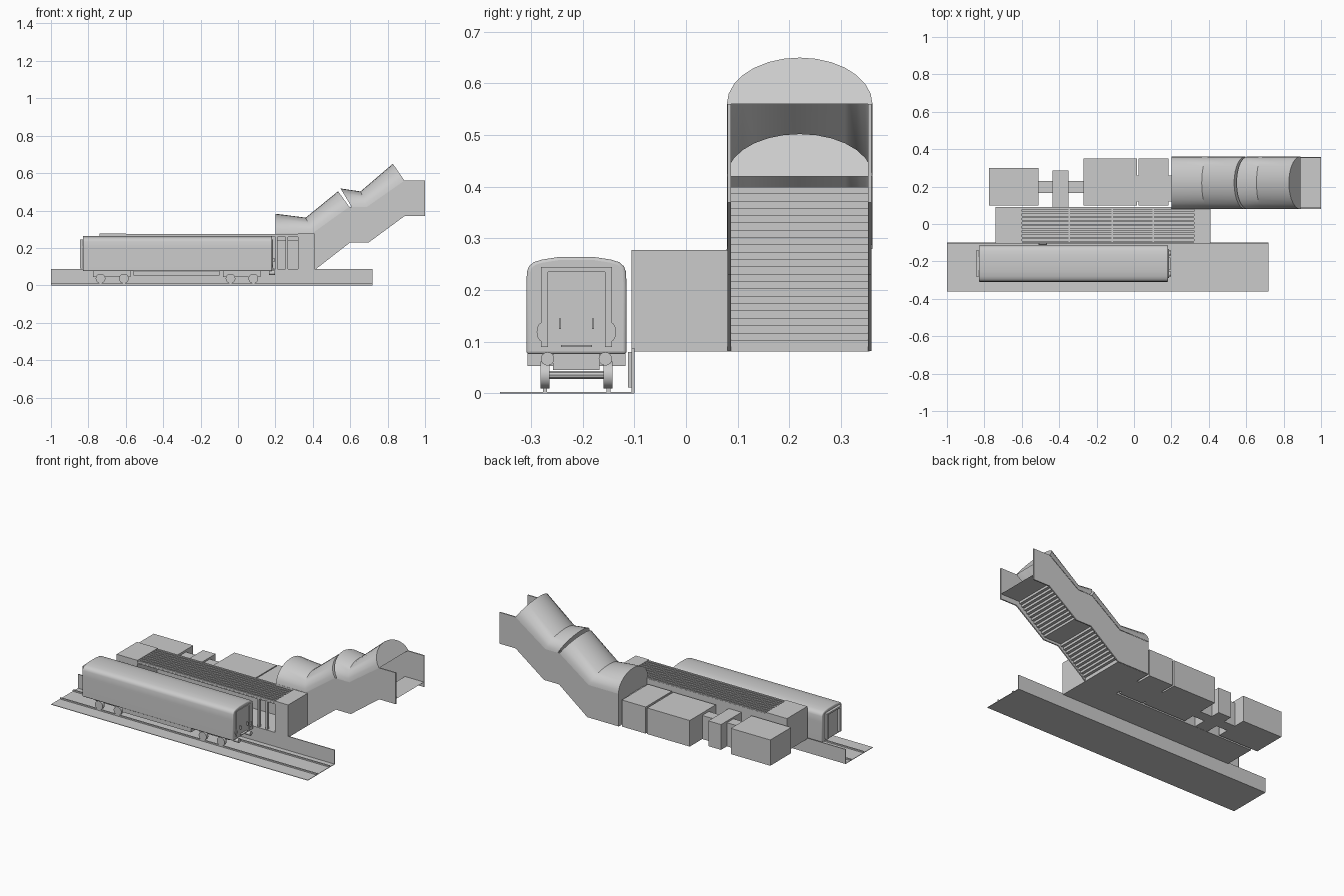
import bpy, bmesh
from math import sin, cos, pi
from mathutils import Vector

if "Cube" in bpy.data.objects:
    bpy.data.objects.remove(bpy.data.objects["Cube"])


def make(name, verts, faces, smooth=False):
    me = bpy.data.meshes.new(name)
    me.from_pydata(verts, [], faces)
    bm = bmesh.new()
    bm.from_mesh(me)
    bmesh.ops.recalc_face_normals(bm, faces=bm.faces)
    bm.to_mesh(me)
    bm.free()
    ob = bpy.data.objects.new(name, me)
    bpy.context.collection.objects.link(ob)
    if smooth:
        bpy.ops.object.select_all(action='DESELECT')
        ob.select_set(True)
        bpy.context.view_layer.objects.active = ob
        bpy.ops.object.shade_smooth_by_angle(angle=0.6)
    return ob


def prism(name, pts, a, b, axis='y', smooth=False, closed=True):
    """Extrude a profile (xz along y, or yz along x); open profiles give a sheet."""
    put = (lambda p, t: (p[0], t, p[1])) if axis == 'y' else (lambda p, t: (t, p[0], p[1]))
    n = len(pts)
    verts = [put(p, a) for p in pts] + [put(p, b) for p in pts]
    faces = [(i, (i + 1) % n, (i + 1) % n + n, i + n) for i in range(n if closed else n - 1)]
    if closed:
        faces += [tuple(range(n)), tuple(range(n, 2 * n))]
    return make(name, verts, faces, smooth)


def box(name, x0, x1, y0, y1, z0, z1):
    return prism(name, [(x0, z0), (x1, z0), (x1, z1), (x0, z1)], y0, y1)


def disc(name, c0, c1, rx, rz, t0, t1, axis, n=16):
    pts = [(c0 + rx * cos(2 * pi * i / n), c1 + rz * sin(2 * pi * i / n)) for i in range(n)]
    return prism(name, pts, t0, t1, axis, True)


def vault(name, stations, yc=0.22, r=0.141, n=14):
    """Capped half-round roof through stations (base x, base z, crown x, crown z)."""
    verts, faces = [], []
    for bx, bz, cx, cz in stations:
        b, up = Vector((bx, yc, bz)), Vector((cx - bx, 0, cz - bz))
        for i in range(n + 1):
            a = pi * i / n
            verts.append(b + Vector((0, r * cos(a), 0)) + up * sin(a))
    m = n + 1
    for s in range(len(stations) - 1):
        faces += [(s * m + i, s * m + i + 1, s * m + i + 1 + m, s * m + i + m) for i in range(n)]
    faces += [tuple(range(m)), tuple(range(len(verts) - m, len(verts)))]
    return make(name, verts, faces, True)


# Track bed, rails and platform edge wall
box("track_bed", -1, 0.72, -0.36, -0.10, 0, 0.003)
for y in (-0.273, -0.15):
    box("rail", -1, 0.72, y - 0.004, y + 0.004, 0.003, 0.011)
box("platform_edge_wall", -1, 0.72, -0.105, -0.10, 0, 0.088)

# Service ladder on the edge wall
for x in (-0.508, -0.468):
    box("ladder_rail", x - 0.003, x + 0.003, -0.112, -0.105, 0.012, 0.08)
for z in (0.025, 0.045, 0.065):
    box("ladder_rung", -0.508, -0.468, -0.111, -0.107, z, z + 0.004)

# Train body with rounded roof shoulders
yc, hw = -0.212, 0.097
half = [(hw, 0.076), (hw, 0.20), (hw - 0.001, 0.235), (hw - 0.005, 0.246),
        (hw - 0.014, 0.254), (hw - 0.03, 0.259), (0.035, 0.264)]
body = prism("train_body", [(yc + y, z) for y, z in half] + [(yc - y, z) for y, z in half[::-1]],
             -0.83, 0.183, 'x')
bev = body.modifiers.new("round_ends", 'BEVEL')
bev.width, bev.segments, bev.limit_method, bev.angle_limit = 0.006, 3, 'ANGLE', 1.0
body.select_set(True)
bpy.context.view_layer.objects.active = body
bpy.ops.object.shade_smooth_by_angle(angle=0.6)
box("train_underframe", -0.56, -0.10, yc - 0.095, yc + 0.095, 0.053, 0.08)
for x in (-0.675, 0.02):
    box("bogie_frame", x - 0.1, x + 0.1, yc - 0.045, yc + 0.045, 0.045, 0.076)
for x in (-0.735, -0.61, -0.04, 0.082):
    disc("axle", x, 0.036, 0.008, 0.008, yc - 0.06, yc + 0.06, 'y', 10)
    for s in (-1, 1):
        y = yc + s * 0.061
        disc("wheel", x, 0.036, 0.026, 0.026, y - 0.009, y + 0.009, 'y', 20)

# Train front details: lamps, handles, coupler lip, buffers
for s in (-1, 1):
    disc("head_lamp", yc + s * 0.067, 0.119, 0.01, 0.018, 0.18, 0.188, 'x')
    box("grab_handle", 0.18, 0.194, yc + s * 0.032 - 0.002, yc + s * 0.032 + 0.002, 0.125, 0.145)
    disc("buffer", yc + s * 0.056, 0.067, 0.013, 0.013, 0.165, 0.197, 'x')
box("coupler_lip", 0.18, 0.196, yc - 0.03, yc + 0.03, 0.09, 0.094)

# End doorway frames on both train ends
for x0, x1 in ((-0.846, -0.828), (0.18, 0.187)):
    for s in (-1, 1):
        y = yc + s * 0.062
        box("gangway_post", x0, x1, y - 0.007, y + 0.007, 0.09, 0.245)
    box("gangway_lintel", x0, x1, yc - 0.069, yc + 0.069, 0.235, 0.245)

# Platform hall: floor, back wall, closed end blocks, slatted ceiling
box("hall_floor", -0.74, 0.41, -0.105, 0.09, 0.081, 0.088)
box("hall_back_wall", -0.74, 0.2, 0.084, 0.09, 0.088, 0.27)
box("hall_left_block", -0.74, -0.60, -0.105, 0.09, 0.088, 0.278)
box("hall_right_block", 0.32, 0.41, -0.105, 0.083, 0.088, 0.278)
box("hall_ceiling", -0.60, 0.32, -0.103, 0.09, 0.258, 0.264)
for i in range(9):
    y = -0.102 + i * 0.0225
    box("ceiling_beam", -0.60, 0.32, y, y + 0.011, 0.264, 0.275)
for x in (-0.35, -0.12, 0.10):
    box("cross_beam", x, x + 0.008, -0.10, 0.088, 0.264, 0.271)
for x in (0.2, 0.255):
    box("hall_column", x, x + 0.012, -0.10, -0.085, 0.088, 0.26)

# Service rooms and corridor behind the hall
rooms = [("left_room", -0.775, -0.51, 0.10, 0.30, 0.238),
         ("corridor_left", -0.51, -0.435, 0.167, 0.23, 0.225),
         ("middle_closet", -0.435, -0.35, 0.09, 0.286, 0.235),
         ("corridor_right", -0.35, -0.27, 0.167, 0.23, 0.225),
         ("large_room", -0.27, 0.015, 0.10, 0.35, 0.24),
         ("side_room", 0.025, 0.185, 0.10, 0.35, 0.243),
         ("side_room_link", 0.015, 0.2, 0.12, 0.26, 0.235)]
for name, x0, x1, y0, y1, top in rooms:
    box(name, x0, x1, y0, y1, 0.082, top)

# Stair lobby and sloping side walls
wall = [(0.2, 0.28), (0.40, 0.28), (0.595, 0.42), (0.69, 0.42), (0.89, 0.56), (1, 0.56),
        (1, 0.37), (0.89, 0.37), (0.70, 0.23), (0.60, 0.23), (0.41, 0.082), (0.2, 0.082)]
prism("stair_wall_back", wall, 0.352, 0.359)
upper = [p for p in wall[:-1] if p[0] > 0.35] + [(0.40, 0.082)]
prism("stair_wall_front", upper, 0.08, 0.087)
box("lobby_end_wall", 0.2, 0.206, 0.08, 0.355, 0.082, 0.28)
box("lobby_floor", 0.2, 0.41, 0.085, 0.355, 0.081, 0.088)
box("lobby_lintel", 0.2, 0.40, 0.078, 0.087, 0.24, 0.28)


# Two flights of steps as one folded sheet, open below
def flight(x0, z0, x1, z1, n=11):
    pts = []
    for i in range(n):
        x, z = x0 + (x1 - x0) * i / n, z0 + (z1 - z0) * i / n
        pts += [(x, z), (x, z + (z1 - z0) / n)]
    return pts


steps = flight(0.41, 0.088, 0.60, 0.245) + flight(0.70, 0.245, 0.89, 0.40) + [(1, 0.40)]
prism("stairs", steps, 0.085, 0.354, closed=False)

# Vaulted roofs over each flight
vault("lower_vault", [(0.2, 0.28, 0.2, 0.383), (0.40, 0.28, 0.362, 0.362), (0.595, 0.42, 0.535, 0.503)])
vault("upper_vault", [(0.607, 0.42, 0.548, 0.518), (0.69, 0.42, 0.655, 0.502), (0.89, 0.56, 0.828, 0.65)])
